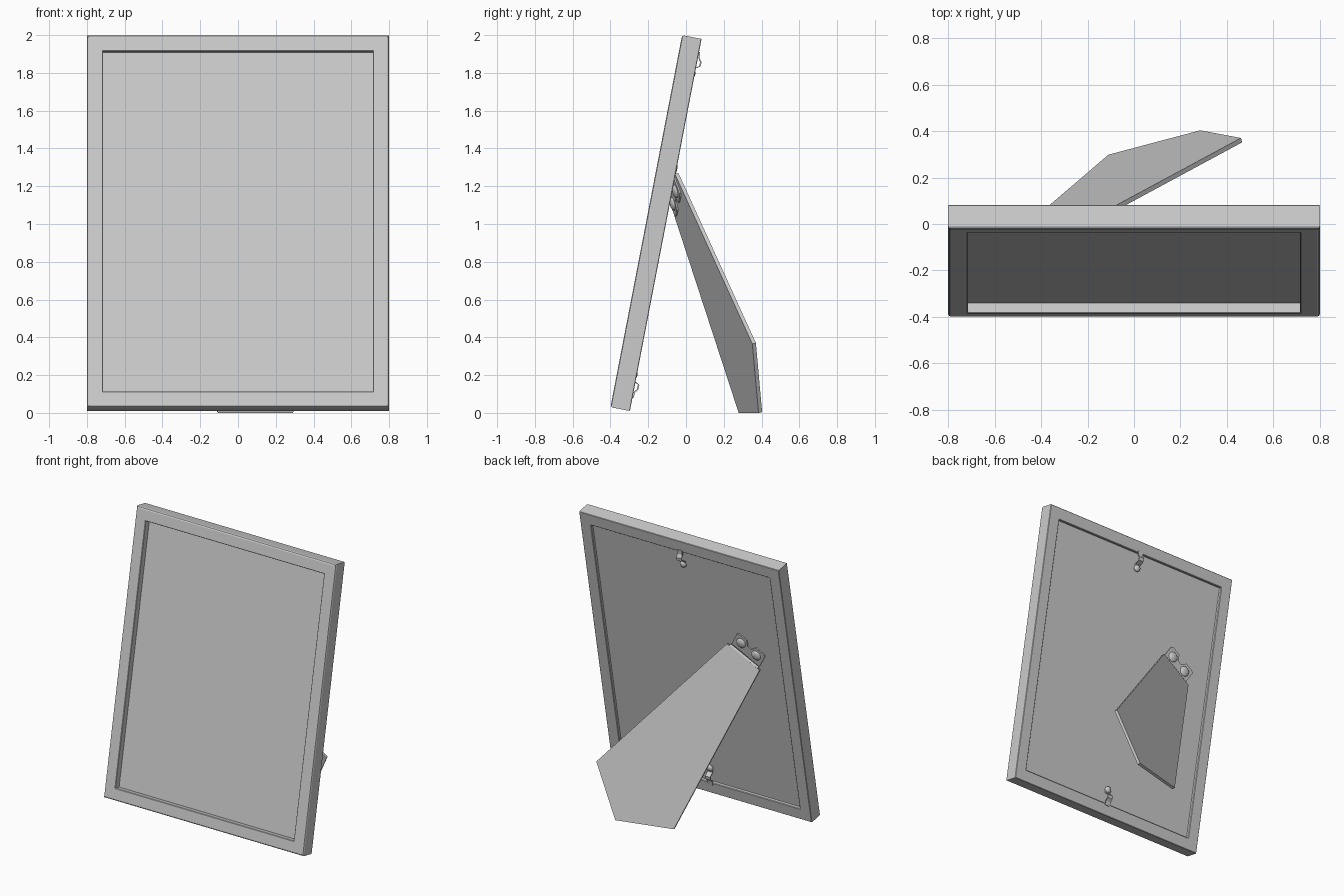
import bpy, bmesh, math
from mathutils import Matrix, Vector

if "Cube" in bpy.data.objects:
    bpy.data.objects.remove(bpy.data.objects["Cube"])

# Leaning frame space: x across, y towards the back, z up the frame
TILT = (Matrix.Translation((0, -0.40, 0.03))
        @ Matrix.Rotation(math.radians(-10.9), 4, 'X'))
W, H, DEPTH, RAIL, PANEL_BACK = 0.8, 2.006, 0.105, 0.085, 0.085


def finish(name, bm, matrix=Matrix.Identity(4), smooth=False):
    bmesh.ops.recalc_face_normals(bm, faces=bm.faces)
    mesh = bpy.data.meshes.new(name)
    bm.to_mesh(mesh)
    bm.free()
    obj = bpy.data.objects.new(name, mesh)
    bpy.context.collection.objects.link(obj)
    obj.matrix_world = matrix
    if smooth:
        bpy.ops.object.select_all(action='DESELECT')
        obj.select_set(True)
        bpy.context.view_layer.objects.active = obj
        bpy.ops.object.shade_smooth_by_angle(angle=math.radians(35))
    return obj


def prism(name, outline, offset, matrix=Matrix.Identity(4)):
    """Extrude a flat outline by an offset vector."""
    bm = bmesh.new()
    face = bm.faces.new([bm.verts.new(p) for p in outline])
    new = bmesh.ops.extrude_face_region(bm, geom=[face])['geom']
    bmesh.ops.translate(bm, vec=offset,
                        verts=[g for g in new if isinstance(g, bmesh.types.BMVert)])
    return finish(name, bm, matrix)


def dome(name, centre, radius, height, matrix):
    """Round screw head whose height runs along local z."""
    bm = bmesh.new()
    bmesh.ops.create_uvsphere(bm, u_segments=20, v_segments=10, radius=1)
    m = matrix @ Matrix.Translation(centre) @ Matrix.Diagonal((radius, radius, height, 1))
    return finish(name, bm, m, True)


# Mitred border: one profile (inset, depth) swept around the four corners
profile = [(0, DEPTH - 0.003), (0, 0.012), (0.004, 0.004), (0.012, 0),
           (RAIL - 0.003, 0), (RAIL, 0.003), (RAIL, DEPTH - 0.004),
           (RAIL - 0.004, DEPTH), (0.003, DEPTH)]
bm = bmesh.new()
rings = []
for sx, top in ((-1, 0), (1, 0), (1, 1), (-1, 1)):
    rings.append([bm.verts.new((sx * (W - i), y, H - i if top else i)) for i, y in profile])
for k in range(4):
    a, b = rings[k], rings[(k + 1) % 4]
    for j in range(len(profile)):
        n = (j + 1) % len(profile)
        bm.faces.new((a[j], a[n], b[n], b[j]))
finish("frame_border", bm, TILT)

# Picture and backing panel set inside the border
px, z0, z1 = W - RAIL + 0.01, RAIL - 0.01, H - RAIL + 0.01
prism("picture_panel", [(-px, 0.045, z0), (px, 0.045, z0), (px, 0.045, z1), (-px, 0.045, z1)],
      (0, PANEL_BACK - 0.045, 0), TILT)

# Bent retaining clips at top and bottom of the back
for name, m in (("top", TILT),
                ("bottom", TILT @ Matrix.Translation((0, 0, H)) @ Matrix.Diagonal((1, 1, -1, 1)))):
    centre_line = [(0.107, 1.935), (0.109, 1.905), (0.124, 1.885), (0.124, 1.862),
                   (0.092, 1.842), (0.089, 1.80)]
    outline = ([(-0.02, y - 0.004, z) for y, z in centre_line]
               + [(-0.02, y + 0.004, z) for y, z in reversed(centre_line)])
    clip = prism(name + "_clip", outline, (0.04, 0, 0), Matrix.Identity(4))
    # Bake the mirrored placement and keep normals outward
    bm = bmesh.new()
    bm.from_mesh(clip.data)
    bm.transform(m)
    bmesh.ops.recalc_face_normals(bm, faces=bm.faces)
    bm.to_mesh(clip.data)
    bm.free()
    z = 1.815 if name == "top" else H - 1.815
    dome(name + "_clip_screw", (0, 0, 0), 0.024, 0.016,
         TILT @ Matrix.Translation((0, 0.092, z)) @ Matrix.Rotation(math.radians(-90), 4, 'X'))

# Slanted easel leg: five-sided board
leg = [Vector(p) for p in ((-0.30, -0.04, 1.27), (-0.54, -0.07, 1.13), (-0.11, 0.298, 0.004),
                           (0.285, 0.403, 0.004), (0.46, 0.37, 0.37))]
along = (leg[1] - leg[0]).normalized()
out = (leg[2] - leg[1]).cross(leg[1] - leg[0]).normalized()
if out.y < 0:
    out = -out
prism("easel_leg", leg, -0.02 * out)


# Hinge: two waisted leaves with screws, joined by a barrel
def leaf(name, origin, normal):
    x = (along - normal * along.dot(normal)).normalized()
    y = normal.cross(x)
    m = Matrix.Translation(origin) @ Matrix((x, y, normal)).transposed().to_4x4()
    outline = [(0, 0), (0.24, 0), (0.24, 0.11), (0.225, 0.12), (0.16, 0.12), (0.135, 0.08),
               (0.105, 0.08), (0.08, 0.12), (0.015, 0.12), (0, 0.11)]
    prism(name, [(u, v, 0) for u, v in outline], (0, 0, 0.008), m)
    for i, u in enumerate((0.055, 0.185)):
        dome(f"{name}_screw_{i + 1}", (u, 0.065, 0.008), 0.036, 0.016, m)


start = leg[0] + along * 0.02
local = TILT.inverted() @ start
local.y = PANEL_BACK
leaf("hinge_leaf_panel", TILT @ local, (TILT.to_3x3() @ Vector((0, 1, 0))).normalized())
leaf("hinge_leaf_leg", start - out * 0.02, -out)

bm = bmesh.new()
bmesh.ops.create_cone(bm, cap_ends=True, segments=16, radius1=0.012, radius2=0.012, depth=0.24)
finish("hinge_barrel", bm, Matrix.Translation(start + along * 0.12 - out * 0.012)
       @ along.to_track_quat('Z', 'Y').to_matrix().to_4x4(), True)
